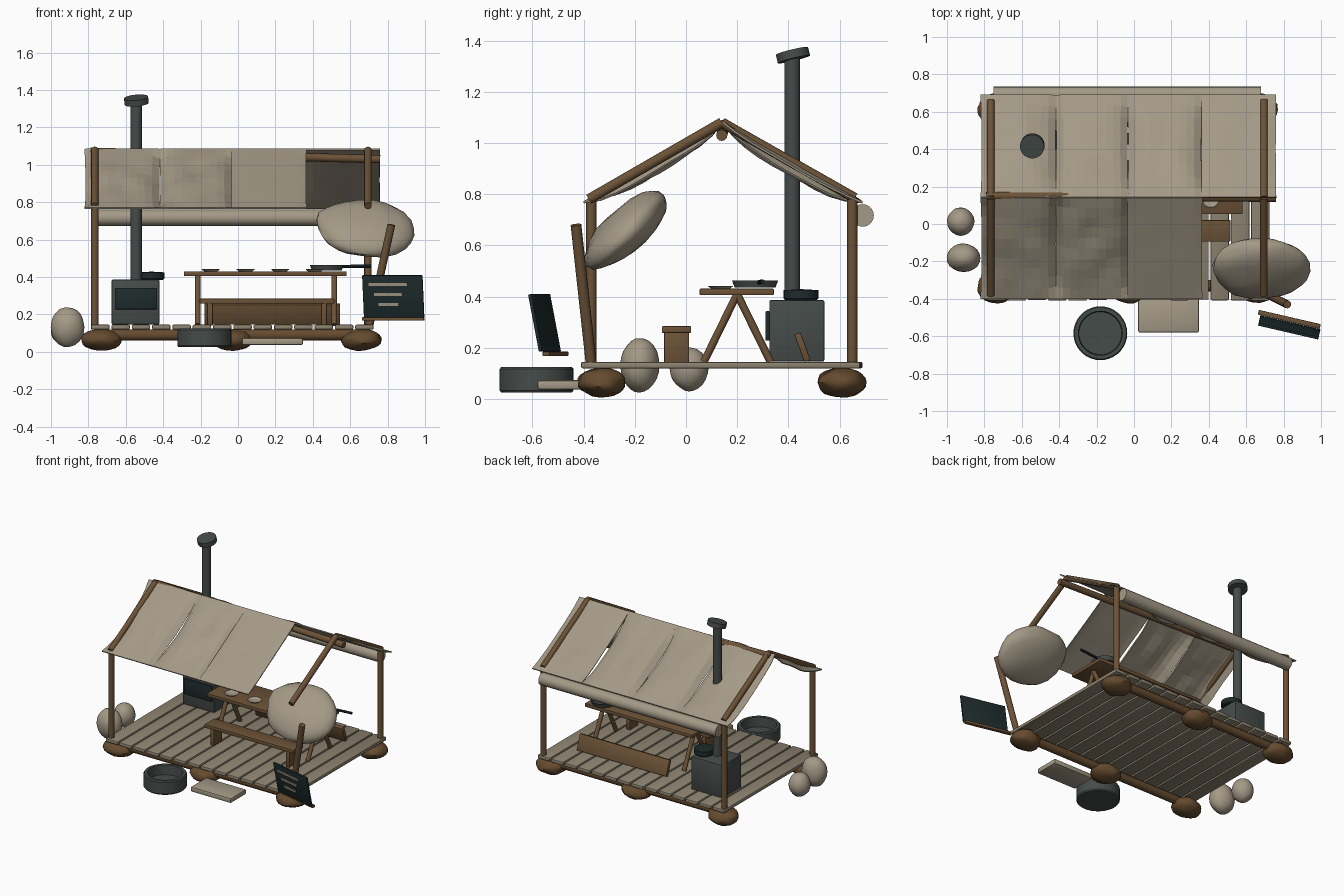
import bpy, bmesh, random
from math import radians, pi
from mathutils import Vector, Matrix, Euler, noise

random.seed(4)
if "Cube" in bpy.data.objects:
    bpy.data.objects.remove(bpy.data.objects["Cube"])


def material(name, r, g, b):
    m = bpy.data.materials.new(name)
    m.use_nodes = True
    m.diffuse_color = (r, g, b, 1)
    m.node_tree.nodes["Principled BSDF"].inputs["Base Color"].default_value = (r, g, b, 1)
    return m


CANVAS = material("canvas tan", .37, .32, .24)
PLANK = material("weathered plank", .27, .23, .165)
WOOD = material("brown wood", .15, .085, .038)
LOG = material("dark log", .13, .07, .028)
METAL = material("grey metal", .06, .072, .068)
DARK = material("dark iron", .013, .024, .025)


def finish(name, bm, mat, smooth=True):
    me = bpy.data.meshes.new(name)
    bmesh.ops.recalc_face_normals(bm, faces=bm.faces)
    bm.to_mesh(me)
    bm.free()
    me.materials.append(mat)
    ob = bpy.data.objects.new(name, me)
    bpy.context.collection.objects.link(ob)
    if smooth:
        bpy.ops.object.select_all(action='DESELECT')
        ob.select_set(True)
        bpy.context.view_layer.objects.active = ob
        bpy.ops.object.shade_smooth_by_angle(angle=radians(35))
    return ob


def box(name, center, size, mat, rot=(0, 0, 0), bevel=.004):
    bm = bmesh.new()
    bmesh.ops.create_cube(bm, size=1, matrix=Matrix.Diagonal((*size, 1)))
    if bevel:
        bmesh.ops.bevel(bm, geom=bm.edges[:], offset=bevel, segments=2, affect='EDGES', profile=.5)
    turn = Euler([radians(a) for a in rot]).to_matrix().to_4x4()
    bm.transform(Matrix.Translation(center) @ turn)
    return finish(name, bm, mat)


def rod(name, a, b, r, mat, sides=12):
    a, b = Vector(a), Vector(b)
    d = b - a
    bm = bmesh.new()
    bmesh.ops.create_cone(bm, cap_ends=True, segments=sides, radius1=r, radius2=r, depth=d.length)
    bm.transform(Matrix.Translation((a + b) / 2) @ d.to_track_quat('Z', 'Y').to_matrix().to_4x4())
    return finish(name, bm, mat)


def lathe(name, center, profile, mat, sides=28):
    bm = bmesh.new()
    vs = [bm.verts.new((r, 0, z)) for r, z in profile]
    es = [bm.edges.new(p) for p in zip(vs, vs[1:])]
    bmesh.ops.spin(bm, geom=vs + es, axis=(0, 0, 1), cent=(0, 0, 0), angle=2 * pi, steps=sides)
    bmesh.ops.remove_doubles(bm, verts=bm.verts, dist=.0002)
    bm.transform(Matrix.Translation(center))
    return finish(name, bm, mat)


def blob(name, center, radii, mat, rot=(0, 0, 0), lump=.08):
    bm = bmesh.new()
    bmesh.ops.create_icosphere(bm, subdivisions=3, radius=1)
    for v in bm.verts:
        v.co *= 1 + lump * noise.noise(v.co * 1.6 + Vector(center) * 9)
    turn = Euler([radians(a) for a in rot]).to_matrix().to_4x4()
    bm.transform(Matrix.Translation(center) @ turn @ Matrix.Diagonal((*radii, 1)))
    return finish(name, bm, mat)


# deck: planks on two logs and six footings
pitch = 1.52 / 14
for i in range(14):
    x = -.79 + pitch * (i + .5)
    box(f"deck_plank_{i + 1}", (x, .14 + random.uniform(-.006, .006), .132),
        (pitch - .01, 1.09, .026), PLANK, bevel=.007)
for side, y in (("front", -.33), ("back", .61)):
    rod(f"{side}_floor_log", (-.72, y, .09), (.66, y, .09), .03, LOG)
    for n, x in (("left", .66), ("middle", -.03), ("right", -.73)):
        blob(f"{side}_{n}_footing", (x, y, .064), (.108, .092, .058), LOG, lump=.12)

# frame: posts, rafters and the sagging ridge pole
EAVE_F, EAVE_B, TOP = (-.38, .78), (.66, .785), (.14, 1.08)
for n, x in (("right", -.765), ("left", .695)):
    rod(f"back_{n}_post", (x, .65, .12), (x, .65, .78), .02, WOOD)
    for side, e in (("front", EAVE_F), ("back", EAVE_B)):
        rod(f"{side}_{n}_rafter", (x, *e), (x, *TOP), .02, WOOD)
rod("front_right_post", (-.765, -.37, .12), (-.765, -.37, .78), .02, WOOD)
rod("front_left_leaning_post", (.70, -.37, .13), (.82, -.43, .68), .021, WOOD)
rod("ridge_pole", (-.79, .15, 1.07), (.76, .14, 1.03), .022, WOOD)


# roof: canvas panels, slack along their side edges
def panel(name, x0, x1, eave, slack):
    n = 10
    bm = bmesh.new()
    bmesh.ops.create_grid(bm, x_segments=n, y_segments=n, size=1)
    low, high = Vector((0, *eave)), Vector((0, .142, 1.083))
    normal = (high - low).cross(Vector((1, 0, 0))).normalized()
    if normal.z < 0:
        normal.negate()
    for v in bm.verts:
        u, t = v.co.x, v.co.y
        wave = noise.noise(Vector((u * 1.5 + x0 * 7, t * 1.5, eave[0] * 5)))
        droop = -abs(u) ** 5 * (1 - t ** 4) * .04 + wave * .018 * (1 - t * t)
        edge = 1 - .04 * (1 - t * t) * slack
        p = low.lerp(high, (t + 1) / 2) + normal * droop * slack
        v.co = (x0 + x1) / 2 + u * edge * (x1 - x0) / 2, p.y, p.z
    ob = finish(name, bm, CANVAS, smooth=False)
    mod = ob.modifiers.new("thickness", 'SOLIDIFY')
    mod.thickness = .008
    mod.offset = 0


seams = (-.82, -.42, -.035, .36, .755)
for i, (a, b) in enumerate(zip(seams, seams[1:])):
    panel(f"back_canvas_{i + 1}", a, b + .005, (.69, .768), .4 if i == 3 else 1)
    if i < 3:
        panel(f"front_canvas_{i + 1}", a, b + .005, (-.40, .768), .15 if i == 2 else 1)
rod("rolled_canvas", (-.75, .69, .717), (.68, .69, .717), .044, CANVAS, 20)
blob("torn_canvas_bundle", (.685, -.235, .663), (.265, .21, .085), CANVAS, (42, 9, -4), .1)

# table with crossed legs, plates and a pan
box("table_top", (.145, .198, .418), (.87, .29, .025), WOOD)
for n, x in (("right", -.215), ("left", .515)):
    for side, y in (("front", .07), ("back", .33)):
        rod(f"table_{n}_{side}_leg", (x, y, .145), (x, .2, .41), .015, WOOD)
for i in range(4):
    lathe(f"plate_{i + 1}", (-.145 + .185 * i, .135, .43),
          [(0, 0), (.035, 0), (.05, .011), (.045, .012), (.033, .005), (0, .005)], CANVAS, 20)
lathe("pan", (.475, .27, .435), [(0, 0), (.08, 0), (.09, .028), (.084, .028), (.075, .008), (0, .008)], METAL)
rod("pan_handle", (.55, .285, .456), (.71, .30, .458), .009, DARK, 8)

# benches: one standing, one tipped plank
box("bench_seat", (.155, -.037, .271), (.72, .115, .026), WOOD)
for n, x in (("right", -.15), ("left", .46)):
    box(f"bench_{n}_leg", (x, -.037, .2), (.03, .098, .12), WOOD)
box("tipped_bench_seat", (.183, .455, .202), (.725, .026, .115), WOOD, (20, 0, 0))

# stove with door, pot and chimney
box("stove_body", (-.548, .433, .266), (.255, .215, .24), METAL, bevel=.006)
box("stove_door", (-.545, .319, .285), (.225, .018, .115), DARK)
lathe("stove_pot", (-.462, .45, .385), [(0, 0), (.06, 0), (.068, .008), (.068, .04), (0, .044)], DARK)
rod("chimney_pipe", (-.545, .415, .38), (-.545, .415, 1.34), .031, METAL, 20)
rod("chimney_cap", (-.542, .422, 1.327), (-.545, .414, 1.36), .065, METAL, 24)

# basin and step slab in front of the deck
lathe("basin", (-.18, -.584, .025),
      [(0, 0), (.138, 0), (.144, .008), (.144, .092), (.138, .1), (.118, .1), (.114, .03), (0, .03)], METAL, 36)
box("step_slab", (.185, -.49, .055), (.325, .18, .036), CANVAS, bevel=.008)

# sacks beside the deck
blob("large_sack", (-.911, -.18, .132), (.09, .076, .108), CANVAS, lump=.05)
blob("small_sack", (-.927, .012, .117), (.073, .075, .085), CANVAS, lump=.05)

# leaning menu board with chalk stripes and a ledge
LEAN = (11, 0, -13)
center = Vector((.83, -.553, .297))
box("menu_board", center, (.33, .014, .228), DARK, LEAN, .003)
spin = Euler([radians(a) for a in LEAN]).to_matrix()
for i, w in enumerate((.21, .155, .11)):
    spot = center + spin @ Vector((-.025, -.009, .066 - .054 * i))
    box(f"board_stripe_{i + 1}", spot, (w, .006, .015), CANVAS, LEAN, 0)
box("board_ledge", (.83, -.51, .176), (.34, .026, .018), WOOD, (0, 0, -13), .003)
